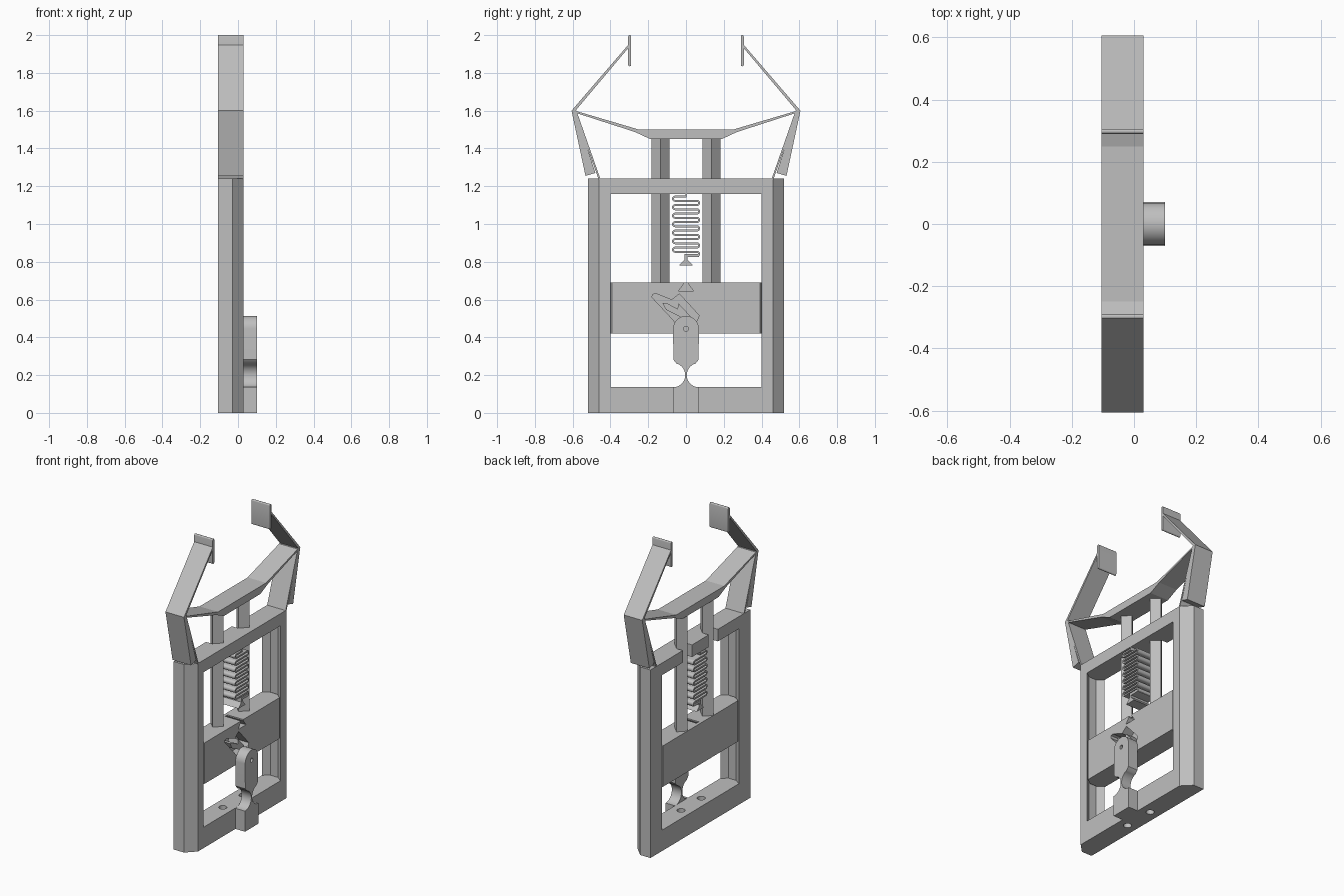
import bpy, bmesh, math
from mathutils import Vector

cube = bpy.data.objects.get("Cube")
if cube:
    bpy.data.objects.remove(cube, do_unlink=True)

BACK, FRONT = -0.105, 0.03
MID = (BACK + FRONT) / 2

grey = bpy.data.materials.new("plain grey")
grey.use_nodes = True
GREY = (0.52, 0.52, 0.52, 1)
grey.diffuse_color = GREY
grey.node_tree.nodes["Principled BSDF"].inputs["Base Color"].default_value = GREY


def prism(name, profile, lo, hi, axis="x"):
    """Extrude a (y, z) profile along x, or an (x, y) profile along z."""
    bm = bmesh.new()
    place = (lambda a, b: (lo, a, b)) if axis == "x" else (lambda a, b: (a, b, lo))
    face = bm.faces.new([bm.verts.new(place(*p)) for p in profile])
    out = bmesh.ops.extrude_face_region(bm, geom=[face])
    step = Vector((hi - lo, 0, 0)) if axis == "x" else Vector((0, 0, hi - lo))
    verts = [v for v in out["geom"] if isinstance(v, bmesh.types.BMVert)]
    bmesh.ops.translate(bm, verts=verts, vec=step)
    bmesh.ops.recalc_face_normals(bm, faces=bm.faces)
    mesh = bpy.data.meshes.new(name)
    bm.to_mesh(mesh)
    bm.free()
    mesh.materials.append(grey)
    obj = bpy.data.objects.new(name, mesh)
    bpy.context.collection.objects.link(obj)
    return obj


def rect(a0, a1, b0, b1):
    return [(a0, b0), (a1, b0), (a1, b1), (a0, b1)]


def arc(cy, cz, r, start, end, n=14):
    angles = [math.radians(start + (end - start) * i / n) for i in range(n + 1)]
    return [(cy + r * math.cos(a), cz + r * math.sin(a)) for a in angles]


def flip(profile):
    return [(-y, z) for y, z in profile]


def cut(obj, cutter):
    cutter.hide_render = True
    mod = obj.modifiers.new("cut", "BOOLEAN")
    mod.operation, mod.solver, mod.object = "DIFFERENCE", "EXACT", cutter
    bpy.context.view_layer.objects.active = obj
    bpy.ops.object.modifier_apply(modifier=mod.name)
    bpy.data.objects.remove(cutter, do_unlink=True)


def smooth(obj):
    bpy.ops.object.select_all(action="DESELECT")
    obj.select_set(True)
    bpy.context.view_layer.objects.active = obj
    bpy.ops.object.shade_smooth_by_angle(angle=math.radians(35))


# Frame posts: chamfered outside, grooved inside
post = [(FRONT, .40), (FRONT, .46), (-.03, .52), (BACK, .52),
        (BACK, .40), (-.065, .43), (-.01, .43)]
for side, s in (("left", -1), ("right", 1)):
    prism("frame_post_" + side, [(x, s * y) for x, y in post], 0, 1.24, "z")

# Bottom bar with two vertical holes
bottom = prism("frame_bottom_bar", rect(-.45, .45, 0, .138), BACK, FRONT)
for y in (-.105, .105):
    cut(bottom, prism("hole", arc(MID, y, .025, 0, 345, 23), -.1, .3, "z"))
smooth(bottom)

# Top bar with slots for the sliding rods
top = prism("frame_top_bar", rect(-.45, .45, 1.16, 1.24), BACK, FRONT)
for y in (-.135, .135):
    cut(top, prism("slot", rect(-.2, -.06, y - .048, y + .048), 1, 1.4, "z"))
    rod = [(BACK, y), (-.058, y - .047), (-.011, y), (-.058, y + .047)]
    prism("slide_rod", rod, .69, 1.455, "z")

# Sliding plate with tongues in the grooves
half = [(FRONT, .392), (-.012, .422), (-.063, .422), (BACK, .392)]
plate = prism("sliding_plate", half + [(x, -y) for x, y in reversed(half)], .42, .69, "z")

# Pockets in the plate: a catch notch and a latch track with a raised island
notch = [(-.012, .7), (.012, .7), (.012, .682), (.04, .645), (-.04, .645), (-.012, .682)]
cut(plate, prism("notch", notch, -.085, .1))
track = [(-.18, .612), (-.177, .627), (-.16, .632), (-.075, .598), (-.035, .63),
         (.07, .515), (.05, .47), (-.05, .47), (-.075, .5)]
cut(plate, prism("track", track, -.04, .1))
island = [(-.125, .583), (-.095, .578), (-.045, .55), (-.04, .58),
          (.025, .51), (-.03, .508), (-.105, .545)]
prism("latch_island", island, -.045, FRONT)

# Serpentine spring ribbon
pitch, reach, strokes, z0 = .0225, .058, 14, 1.145
path = [(0, 1.165), (0, z0)]
for i in range(strokes):
    s = -1 if i % 2 == 0 else 1
    bend = arc(reach, z0 - (i + .5) * pitch, pitch / 2, 90, -90, 8)
    path += bend if s > 0 else flip(bend)
path += [(0, z0 - strokes * pitch)]


def ribbon(points, width):
    left, right = [], []
    for i, p in enumerate(points):
        a, b = Vector(points[max(i - 1, 0)]), Vector(points[min(i + 1, len(points) - 1)])
        d = (b - a).normalized()
        n = Vector((-d.y, d.x)) * width / 2
        left.append(tuple(Vector(p) + n))
        right.append(tuple(Vector(p) - n))
    return left + right[::-1]


smooth(prism("spring", ribbon(path, .01), BACK, FRONT))
prism("spring_end", rect(-.008, .07, .826, .842), BACK, FRONT)
prism("spring_arrow", [(-.008, .83), (-.008, .812), (-.037, .78), (.037, .78),
                       (.008, .812), (.008, .83)], BACK, FRONT)

# Crossbar carried by the rods, with thin links to the fingers
cross = [(.19, 1.45), (.27, 1.487), (.595, 1.592), (.595, 1.602), (.25, 1.5)]
prism("crossbar", cross + flip(cross)[::-1], BACK, FRONT)

# Gripper fingers
for side, s in (("left", -1), ("right", 1)):
    def part(name, profile):
        return prism(name + "_" + side, [(s * y, z) for y, z in profile], BACK, FRONT)
    part("lower_finger", [(.606, 1.6), (.585, 1.6), (.48, 1.27), (.532, 1.255)])
    part("finger_hinge", [(.592, 1.6), (.58, 1.6), (.452, 1.235), (.462, 1.235)])
    part("upper_finger", [(.606, 1.6), (.585, 1.6), (.30, 1.938), (.302, 1.953)])
    pad = arc(.298, 1.992, .008, 0, 180, 8) + arc(.298, 1.843, .008, 180, 360, 8)
    smooth(part("finger_pad", pad))

# Lever with a round head, a thin flexing neck and a foot
edge = [(.07, 0), (.07, .136)] + arc(.068, .2, .064, 270, 105, 18)
edge += [(.067, .282)] + arc(0, .445, .068, 0, 90, 12)
lever = prism("lever", edge + flip(edge)[-2::-1], FRONT, .1)
cut(lever, prism("pivot_hole", arc(0, .445, .013, 0, 345, 23), 0, .2))
smooth(lever)
